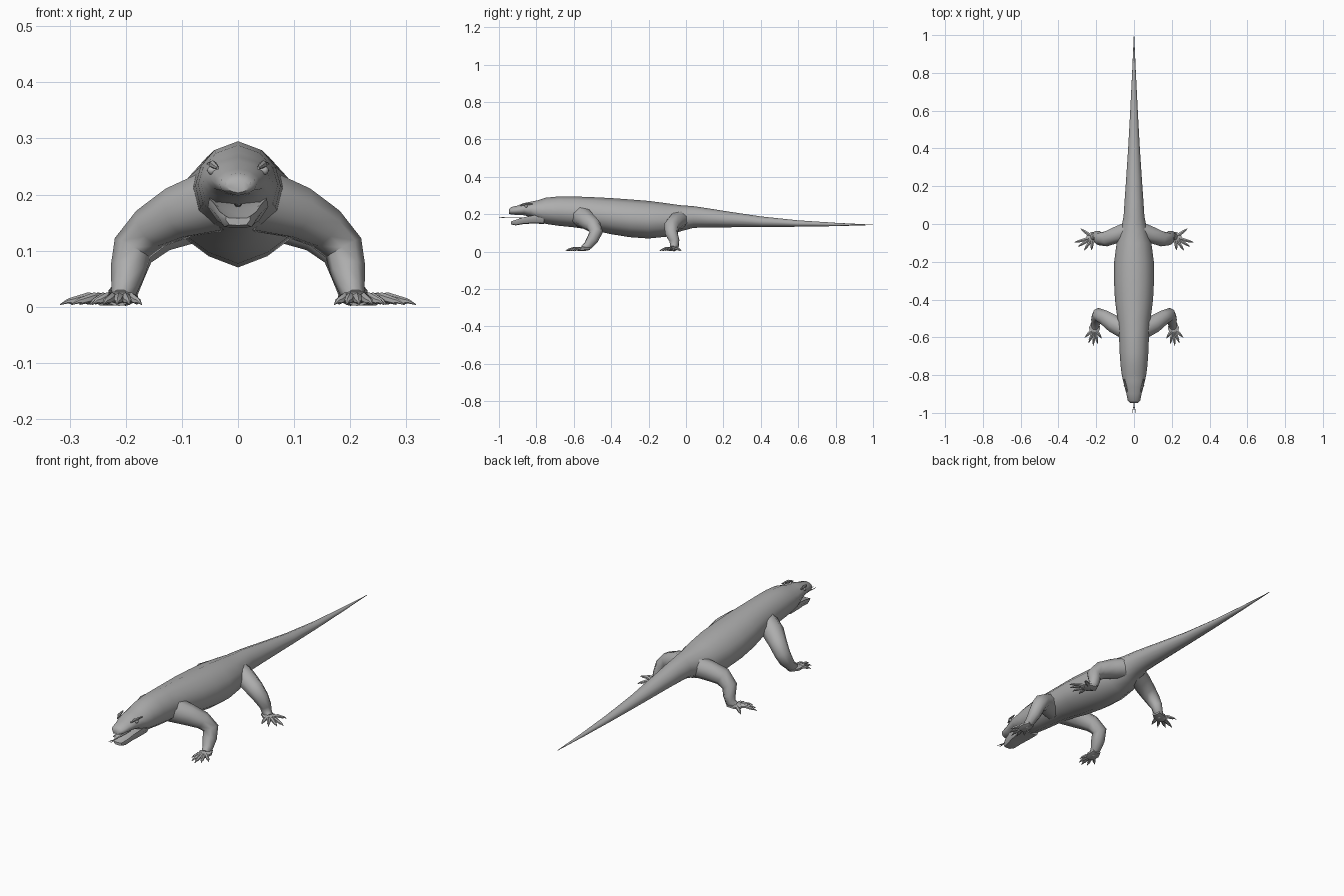
import bpy, bmesh, math
from mathutils import Vector, Quaternion

grey = bpy.data.materials.new("grey_skin")
grey.diffuse_color = (0.42, 0.42, 0.42, 1)


def finish(name, rings, mirror=False, angle=50):
    """Skin a list of closed rings, cap the ends and shade."""
    bm = bmesh.new()
    loops = [[bm.verts.new(p) for p in ring] for ring in rings]
    n = len(loops[0])
    for a, b in zip(loops, loops[1:]):
        for i in range(n):
            j = (i + 1) % n
            bm.faces.new((a[i], a[j], b[j], b[i]))
    bm.faces.new(loops[0])
    bm.faces.new(loops[-1])
    bmesh.ops.recalc_face_normals(bm, faces=bm.faces)
    me = bpy.data.meshes.new(name)
    bm.to_mesh(me)
    bm.free()
    me.materials.append(grey)
    ob = bpy.data.objects.new(name, me)
    bpy.context.collection.objects.link(ob)
    bpy.ops.object.select_all(action='DESELECT')
    ob.select_set(True)
    bpy.context.view_layer.objects.active = ob
    bpy.ops.object.shade_smooth_by_angle(angle=math.radians(angle))
    if mirror:
        ob.modifiers.new("mirror", 'MIRROR').use_clip = False
    return ob


def loft(name, stations, half):
    """Symmetric section swept along y: stations are (y, half width, bottom, top)."""
    section = half + [(-x, z) for x, z in reversed(half[1:-1])]
    rings = [[(x * w, y, (lo + hi) / 2 + z * (hi - lo) / 2) for x, z in section]
             for y, w, lo, hi in stations]
    return finish(name, rings)


def tube(name, path, sides=8, flat=1.0, mirror=True):
    """Tapered limb along a path of (x, y, z, radius)."""
    pts = [Vector(p[:3]) for p in path]
    rings, prev, u = [], None, None
    for i, p in enumerate(pts):
        t = (pts[min(i + 1, len(pts) - 1)] - pts[max(i - 1, 0)]).normalized()
        if prev is None:
            u = t.cross(Vector((0, 0, 1))).normalized()
        else:
            u = prev.rotation_difference(t) @ u
        prev, r = t, path[i][3]
        v = u.cross(t)
        rings.append([p + r * (math.cos(a) * u + flat * math.sin(a) * v)
                      for a in (math.tau * (k + 0.5) / sides for k in range(sides))])
    return finish(name, rings, mirror)


# Body, upper head and tail in one sweep
loft("body_head_tail", [
    (-0.947, 0.020, 0.203, 0.226), (-0.935, 0.033, 0.198, 0.238),
    (-0.90, 0.040, 0.196, 0.246), (-0.865, 0.049, 0.194, 0.260),
    (-0.83, 0.058, 0.184, 0.267), (-0.79, 0.066, 0.162, 0.275),
    (-0.75, 0.071, 0.148, 0.288), (-0.68, 0.076, 0.138, 0.295),
    (-0.60, 0.079, 0.130, 0.295), (-0.50, 0.088, 0.115, 0.291),
    (-0.40, 0.101, 0.093, 0.286), (-0.30, 0.106, 0.077, 0.279),
    (-0.20, 0.105, 0.070, 0.271), (-0.10, 0.092, 0.080, 0.258),
    (-0.03, 0.070, 0.108, 0.248), (0.04, 0.055, 0.127, 0.243),
    (0.12, 0.050, 0.129, 0.231), (0.22, 0.043, 0.130, 0.215),
    (0.40, 0.031, 0.131, 0.188), (0.60, 0.020, 0.133, 0.167),
    (0.80, 0.010, 0.136, 0.154), (1.0, 0.001, 0.142, 0.144)],
    [(0, 1), (0.55, 0.8), (0.88, 0.42), (1, 0), (0.88, -0.5), (0.5, -0.8), (0, -1)])

# Open lower jaw
loft("lower_jaw", [
    (-0.76, 0.052, 0.148, 0.200), (-0.82, 0.054, 0.150, 0.193),
    (-0.87, 0.044, 0.147, 0.183), (-0.91, 0.035, 0.140, 0.170),
    (-0.935, 0.022, 0.145, 0.161)],
    [(0, 0.6), (0.75, 0.7), (0.95, 1), (1, 0.3), (0.7, -0.85), (0, -1)])

# Forked tongue
tube("tongue", [(0, -0.82, 0.180, 0.007), (0, -0.90, 0.181, 0.005),
                (0, -0.97, 0.181, 0.003)], 6, 0.5, False)
tube("tongue_fork", [(0, -0.965, 0.181, 0.0025), (0.005, -0.98, 0.182, 0.002),
                     (0.007, -1.0, 0.183, 0.0006)], 5)

# Eyes, brow ridges and nostrils
tube("eye", [(0.040, -0.853, 0.243, 0.008), (0.050, -0.855, 0.243, 0.008),
             (0.054, -0.856, 0.243, 0.003)], 8)
tube("brow", [(0.036, -0.885, 0.247, 0.003), (0.045, -0.86, 0.254, 0.007),
              (0.052, -0.82, 0.255, 0.003)], 6)
tube("nostril", [(0.017, -0.925, 0.218, 0.006), (0.019, -0.942, 0.219, 0.005),
                 (0.020, -0.945, 0.219, 0.002)], 6)

# Limbs
tube("front_leg", [
    (0.035, -0.56, 0.190, 0.060), (0.105, -0.53, 0.168, 0.050),
    (0.155, -0.495, 0.140, 0.041), (0.188, -0.480, 0.105, 0.036),
    (0.196, -0.500, 0.065, 0.032), (0.203, -0.525, 0.032, 0.024),
    (0.208, -0.550, 0.016, 0.018)])
tube("hind_leg", [
    (0.02, -0.03, 0.175, 0.050), (0.085, -0.055, 0.158, 0.047),
    (0.145, -0.078, 0.135, 0.042), (0.183, -0.078, 0.098, 0.035),
    (0.193, -0.062, 0.058, 0.028), (0.200, -0.062, 0.030, 0.024),
    (0.220, -0.070, 0.016, 0.018)])

# Feet: flat palm and five clawed toes each
feet = {
    "front": ((0.203, -0.515), (0.213, -0.580),
              [(0.172, -0.605), (0.193, -0.635), (0.216, -0.645),
               (0.240, -0.630), (0.260, -0.600)]),
    "hind": ((0.185, -0.058), (0.245, -0.082),
             [(0.282, -0.025), (0.317, -0.098), (0.296, -0.120),
              (0.264, -0.140), (0.225, -0.138)]),
}
for foot, (heel, ball, tips) in feet.items():
    h, b = Vector(heel), Vector(ball)
    m = h.lerp(b, 0.55)
    tube(foot + "_palm", [(*h, 0.016, 0.020), (*m, 0.015, 0.032), (*b, 0.011, 0.022)], 8, 0.42)
    for i, tip in enumerate(tips):
        t = Vector(tip)
        root = m.lerp(t, 0.2)
        k1, k2 = m.lerp(t, 0.5), m.lerp(t, 0.8)
        tube(f"{foot}_toe_{i + 1}", [
            (*root, 0.013, 0.010), (*k1, 0.017, 0.0095), (*k2, 0.010, 0.007),
            (*m.lerp(t, 0.86), 0.010, 0.0045), (*t, 0.004, 0.001)], 6, 0.9)

# Rest the soles on the ground plane
for ob in bpy.data.objects:
    for v in ob.data.vertices:
        v.co.z = max(v.co.z, 0.0)
